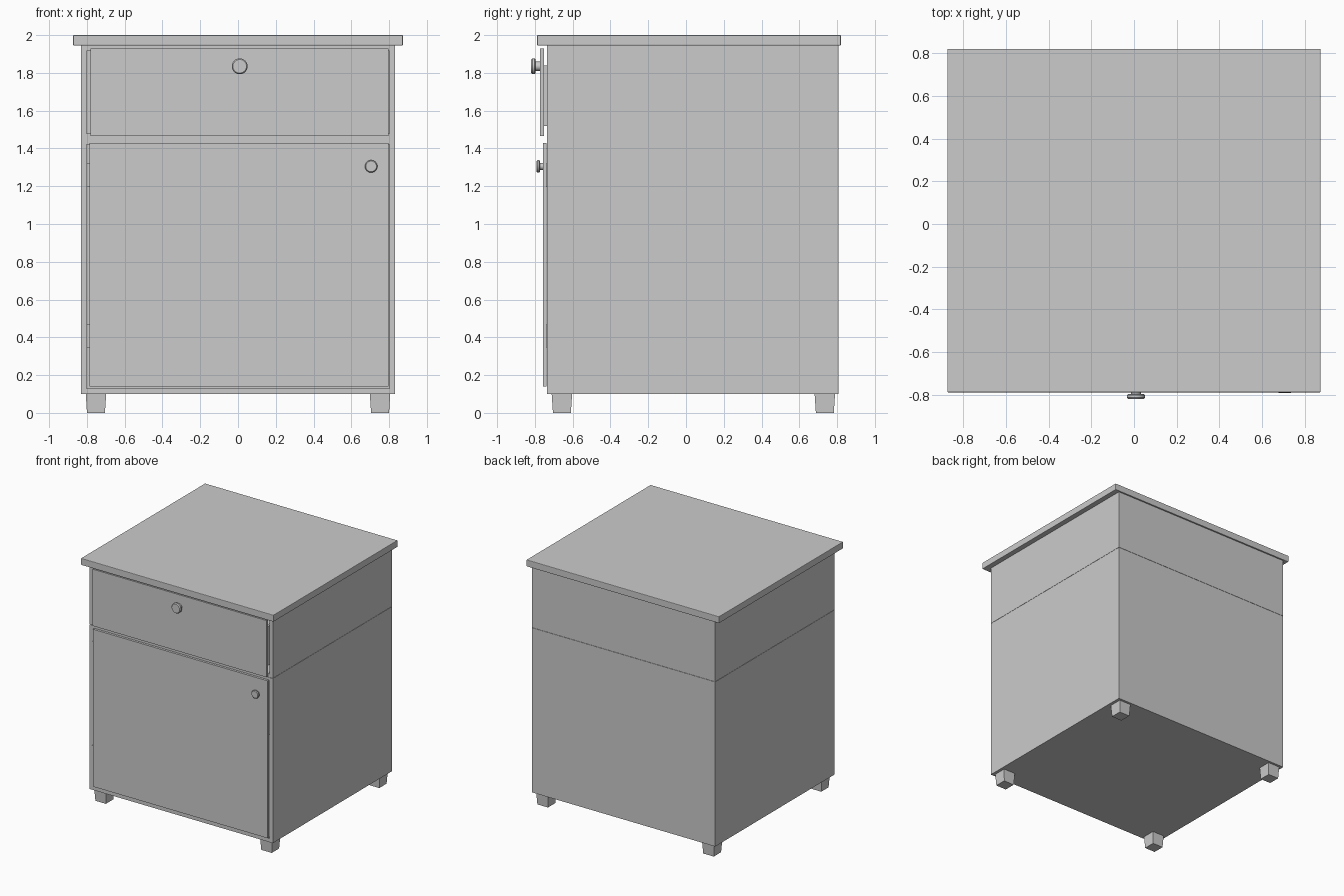
import bpy, bmesh
from math import pi
from mathutils import Matrix, Vector

if "Cube" in bpy.data.objects:
    bpy.data.objects.remove(bpy.data.objects["Cube"])


def finish(name, bm):
    bmesh.ops.recalc_face_normals(bm, faces=bm.faces[:])
    mesh = bpy.data.meshes.new(name)
    bm.to_mesh(mesh)
    bm.free()
    ob = bpy.data.objects.new(name, mesh)
    bpy.context.collection.objects.link(ob)
    return ob


def box(name, x, y, z, open_dir=None, wall=0.04, depth=0.0, bevel=0.0, taper=1.0):
    """Box from ranges; open_dir hollows it out through the face on that side."""
    bm = bmesh.new()
    bmesh.ops.create_cube(bm, size=1)
    for v in bm.verts:
        k = taper if v.co.z < 0 else 1.0
        v.co = Vector([(a + b) / 2 + c * (b - a) * s
                       for (a, b), c, s in zip((x, y, z), v.co, (k, k, 1))])
    bm.normal_update()
    if open_dir:
        d = Vector(open_dir)
        face = max(bm.faces, key=lambda f: f.normal.dot(d))
        bmesh.ops.inset_region(bm, faces=[face], thickness=wall)
        new = bmesh.ops.extrude_discrete_faces(bm, faces=[face])["faces"][0]
        bmesh.ops.translate(bm, verts=new.verts[:], vec=-d * depth)
    if bevel:
        bmesh.ops.bevel(bm, geom=bm.edges[:], offset=bevel, segments=2,
                        profile=0.5, affect='EDGES')
    return finish(name, bm)


def knob(name, x, y, z, profile):
    """Revolve (radius, distance from panel) points around a front-facing axis."""
    bm = bmesh.new()
    verts = [bm.verts.new((r, -d, 0)) for r, d in profile]
    edges = [bm.edges.new(pair) for pair in zip(verts, verts[1:])]
    bmesh.ops.spin(bm, geom=verts + edges, cent=(0, 0, 0), axis=(0, 1, 0),
                   angle=2 * pi, steps=32)
    bmesh.ops.remove_doubles(bm, verts=bm.verts[:], dist=0.0002)
    bmesh.ops.transform(bm, matrix=Matrix.Translation((x, y, z)), verts=bm.verts[:])
    ob = finish(name, bm)
    bpy.ops.object.select_all(action='DESELECT')
    ob.select_set(True)
    bpy.context.view_layer.objects.active = ob
    bpy.ops.object.shade_smooth_by_angle(angle=0.6)


FRONT, UP = (0, -1, 0), (0, 0, 1)

# Carcass: two open-fronted boxes stacked, with the worktop slab above
SIDE, DEPTH = (-0.83, 0.83), (-0.735, 0.808)
box("cupboard_carcass", SIDE, DEPTH, (0.1, 1.449), FRONT, 0.04, 1.5)
box("drawer_carcass", SIDE, DEPTH, (1.451, 1.945), FRONT, 0.04, 1.5)
box("worktop", (-0.873, 0.873), (-0.788, 0.82), (1.945, 2.0), bevel=0.004)

# Drawer, pulled slightly forward
box("drawer_front", (-0.78, 0.797), (-0.772, -0.752), (1.465, 1.93))
box("drawer_box", (-0.74, 0.757), (-0.752, 0.7), (1.52, 1.84), UP, 0.03, 0.29)

# Door with two hinges
box("door", (-0.785, 0.797), (-0.757, -0.738), (0.14, 1.43))
for label, z0 in (("lower", 0.345), ("upper", 1.197)):
    box(label + "_hinge", (-0.803, -0.76), (-0.743, -0.733), (z0, z0 + 0.123))

# Turned knobs: narrow neck and rounded disc head
knob("drawer_knob", 0.009, -0.772, 1.835,
     [(0.024, 0), (0.024, 0.024), (0.036, 0.024), (0.042, 0.029),
      (0.042, 0.041), (0.036, 0.048), (0, 0.048)])
knob("door_knob", 0.705, -0.757, 1.305,
     [(0.018, 0), (0.018, 0.016), (0.028, 0.016), (0.033, 0.02),
      (0.033, 0.029), (0.028, 0.034), (0, 0.034)])

# Tapered feet
for side, cx in (("left", -0.752), ("right", 0.752)):
    for end, cy in (("front", -0.657), ("back", 0.735)):
        box(f"{end}_{side}_foot", (cx - 0.054, cx + 0.054),
            (cy - 0.054, cy + 0.054), (0, 0.1), taper=0.88)
